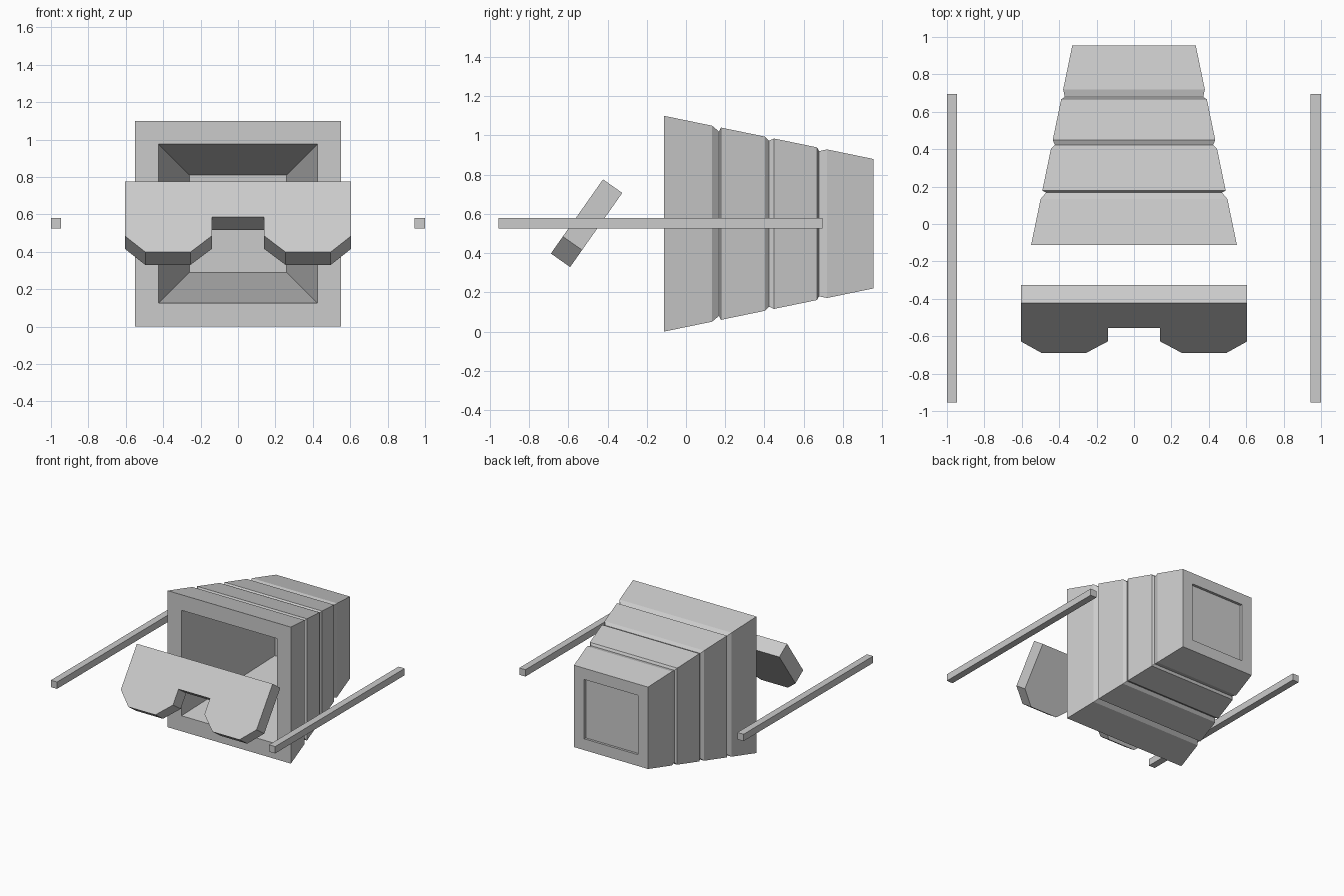
import bpy, bmesh
from mathutils import Vector

if "Cube" in bpy.data.objects:
    bpy.data.objects.remove(bpy.data.objects["Cube"])


def make_object(name, bm):
    bmesh.ops.recalc_face_normals(bm, faces=bm.faces)
    mesh = bpy.data.meshes.new(name)
    bm.to_mesh(mesh)
    bm.free()
    obj = bpy.data.objects.new(name, mesh)
    bpy.context.collection.objects.link(obj)
    return obj


def bridge(bm, a, b):
    n = len(a)
    for i in range(n):
        bm.faces.new((a[i], a[(i + 1) % n], b[(i + 1) % n], b[i]))


# Tapered square housing: (y, half width) from cavity floor, round the mouth,
# along the three outer grooves, to the recessed rear panel
CENTRE_Z = 0.55
FRONT, BACK = -0.112, 0.955


def taper(y):
    return 0.55 - 0.2062 * (y - FRONT)


profile = [(0.84, 0.26), (FRONT, 0.425), (FRONT, 0.55)]
for start, low, end, half in ((0.133, 0.168, 0.178, 0.47),
                              (0.403, 0.423, 0.449, 0.423),
                              (0.668, 0.678, 0.719, 0.37)):
    profile += [(start, taper(start)), (low, half), (end, taper(end))]
profile += [(BACK, 0.33), (BACK, 0.239), (BACK - 0.025, 0.242)]

bm = bmesh.new()
rings = [[bm.verts.new((sx * h, y, CENTRE_Z + sz * h))
          for sx, sz in ((-1, -1), (1, -1), (1, 1), (-1, 1))]
         for y, h in profile]
for a, b in zip(rings, rings[1:]):
    bridge(bm, a, b)
bm.faces.new(rings[0])
bm.faces.new(rings[-1])
make_object("tapered_housing", bm)

# Slanted notched plate: (x, distance down the slope), mirrored across x
half_outline = [(0.605, 0.0), (0.605, 0.356), (0.495, 0.462),
                (0.255, 0.462), (0.14, 0.356), (0.14, 0.233)]
outline = half_outline + [(-x, t) for x, t in reversed(half_outline)]
top_edge = Vector((0, -0.423, 0.776))
down = Vector((0, -0.5755, -0.818))
inward = Vector((0, 0.818, -0.5755)) * 0.12

bm = bmesh.new()
front = [bm.verts.new(top_edge + down * t + Vector((x, 0, 0))) for x, t in outline]
back = [bm.verts.new(v.co + inward) for v in front]
bridge(bm, front, back)
bm.faces.new(front)
bm.faces.new(back)
make_object("notched_front_plate", bm)

# Side rails
for side, name in ((-1, "left_rail"), (1, "right_rail")):
    bm = bmesh.new()
    bmesh.ops.create_cube(bm, size=1)
    bmesh.ops.scale(bm, vec=(0.055, 1.65, 0.055), verts=bm.verts)
    bmesh.ops.translate(bm, vec=(side * 0.9725, -0.13, 0.552), verts=bm.verts)
    make_object(name, bm)
